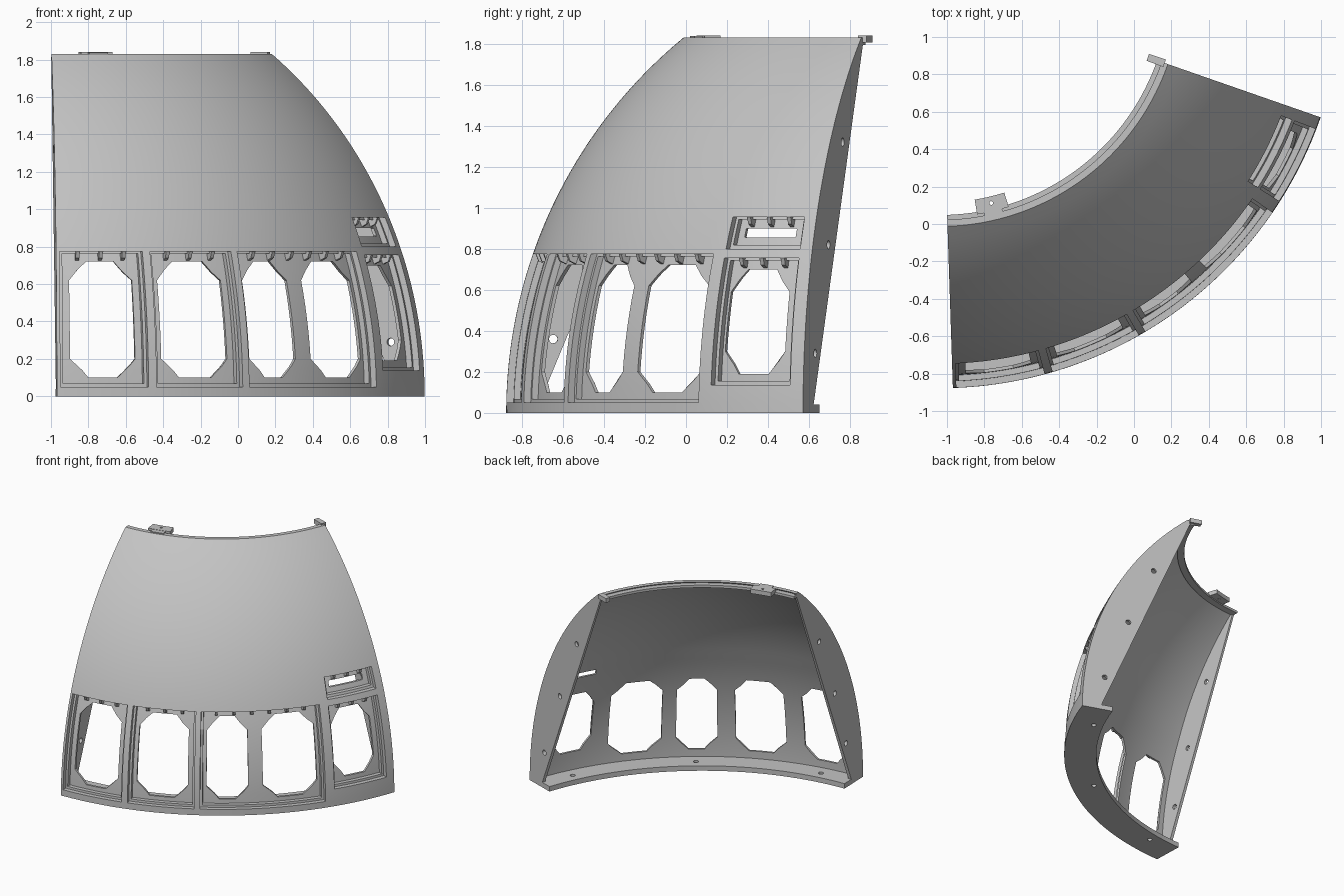
import bpy, bmesh, math

if "Cube" in bpy.data.objects:
    bpy.data.objects.remove(bpy.data.objects["Cube"])

CX, CY = -1.04, 1.28            # vertical axis the dome is swept around
A0, A1 = 1.9, 70.8              # sweep limits in degrees, from -y towards +x
TOP = 1.83

grey = bpy.data.materials.new("light_grey")
grey.diffuse_color = (0.55, 0.55, 0.55, 1)
grey.use_nodes = True
grey.node_tree.nodes["Principled BSDF"].inputs["Base Color"].default_value = grey.diffuse_color


def dome(z):                    # outer radius of the dome at height z
    return -0.21 + math.sqrt(2.368 ** 2 - z * z)


def thick(z):                   # radial wall thickness, thinner at the top
    return 0.085 - 0.05 * max(0, (z - 0.95) / (TOP - 0.95))


def pos(a, r, z):
    t = math.radians(a)
    return (CX + r * math.sin(t), CY - r * math.cos(t), z)


def steps(a, b, n):
    return [a + (b - a) * i / n for i in range(n + 1)]


def loft(name, rings):
    """Solid through a row of equal point loops."""
    bm = bmesh.new()
    rows = [[bm.verts.new(p) for p in ring] for ring in rings]
    n = len(rows[0])
    for r0, r1 in zip(rows, rows[1:]):
        for i in range(n):
            j = (i + 1) % n
            bm.faces.new((r0[i], r0[j], r1[j], r1[i]))
    bm.faces.new(rows[0])
    bm.faces.new(rows[-1])
    bmesh.ops.recalc_face_normals(bm, faces=bm.faces)
    me = bpy.data.meshes.new(name)
    bm.to_mesh(me)
    bm.free()
    me.materials.append(grey)
    ob = bpy.data.objects.new(name, me)
    bpy.context.collection.objects.link(ob)
    return ob


def sweep(name, profile, a0, a1, n=1):
    return loft(name, [[pos(a, r, z) for r, z in profile] for a in steps(a0, a1, n)])


def rod(p, q, radius, n=16):
    """Cylinder from p to q, used to drill holes."""
    bm = bmesh.new()
    from_to = [q[i] - p[i] for i in range(3)]
    up = abs(from_to[2]) > 0.01
    l = math.hypot(from_to[0], from_to[1]) or 1
    u = (1, 0, 0) if up else (-from_to[1] / l, from_to[0] / l, 0)
    v = (0, 1, 0) if up else (0, 0, 1)
    bm.free()
    ring = [(radius * math.cos(k * math.tau / n), radius * math.sin(k * math.tau / n))
            for k in range(n)]
    return loft("drill", [[tuple(c[i] + s * u[i] + t * v[i] for i in range(3))
                           for s, t in ring] for c in (p, q)])


def cut(ob, cutter):
    cutter.hide_render = True
    m = ob.modifiers.new("cut", 'BOOLEAN')
    m.operation, m.solver, m.object = 'DIFFERENCE', 'EXACT', cutter
    bpy.context.view_layer.objects.active = ob
    bpy.ops.object.modifier_apply(modifier=m.name)
    bpy.data.objects.remove(cutter)


def recess(a0, a1, z0, z1, depth):
    zs = steps(z0, z1, 10)
    prof = [(dome(z) - depth, z) for z in zs] + [(dome(z) + 0.1, z) for z in reversed(zs)]
    return sweep("recess_cutter", prof, a0, a1, max(4, int((a1 - a0) / 1.2)))


def opening(a0, a1, z0, z1, ca, cz):
    pts = [(a0 + ca, z0), (a1 - ca, z0), (a1, z0 + cz), (a1, z1 - cz),
           (a1 - ca, z1), (a0 + ca, z1), (a0, z1 - cz), (a0, z0 + cz)]
    return loft("opening_cutter", [[pos(a, r, z) for a, z in pts] for r in (1.75, 2.3)])


# curved dome wall
zs = steps(0, TOP, 36)
wall = sweep("dome_wall", [(dome(z), z) for z in zs] +
             [(dome(z) - thick(z), z) for z in reversed(zs)], A0, A1, 56)

# stepped window recesses: angle range, height range, hook count
panels = [(2.4, 15.1, 0.05, 0.775, 3), (16.3, 29.6, 0.05, 0.775, 3),
          (30.7, 55.6, 0.05, 0.775, 6), (57.5, 69.0, 0.137, 0.755, 3),
          (57.5, 69.0, 0.80, 0.955, 3)]
for a0, a1, z0, z1, hooks in panels:
    cut(wall, recess(a0, a1, z0, z1, 0.035))
    cut(wall, recess(a0 + 0.45, a1 - 0.45, z0 + 0.018, z1 - 0.012, 0.067))
    # small hooks hanging under the top edge of each recess
    for k in range(hooks):
        a = a0 + (a1 - a0) * (0.5 + (k - (hooks - 1) / 2) * (0.28 if hooks == 3 else 0.15))
        r = dome(z1)
        sweep("window_hook", [(r - 0.075, z1 + 0.005), (r - 0.006, z1 + 0.002),
                              (r - 0.02, z1 - 0.035),
                              (dome(z1 - 0.05) - 0.072, z1 - 0.05)], a - 0.28, a + 0.28)

# eight-sided window openings and the small slot
for o in [(3.9, 13.6, 0.10, 0.72, 2.7, 0.10), (17.6, 28.1, 0.10, 0.72, 2.7, 0.10),
          (31.9, 40.3, 0.10, 0.72, 2.6, 0.10), (43.3, 54.5, 0.10, 0.72, 3.0, 0.10),
          (58.3, 67.4, 0.19, 0.70, 2.3, 0.11), (59.0, 67.3, 0.855, 0.90, 0.15, 0.004)]:
    cut(wall, opening(*o))

# straight-edged side flanges with bolt holes
inner = [(dome(z) - thick(z) + 0.01, z) for z in zs]
for name, a0, a1, low in (("left_flange", A0, A0 + 0.75, (1.93, 0.36)),
                          ("right_flange", A1 - 0.75, A1, (1.975, 0.29))):
    fl = sweep(name, inner + [(1.255, TOP), (2.0, 0.04), (2.0, 0)], a0, a1)
    for r, z in (low, (1.78, 0.82), (1.57, 1.32)):
        cut(fl, rod(pos(a0 - 1.5, r, z), pos(a1 + 1.5, r, z), 0.021))

# flat floor ring with bolt holes
ring = sweep("floor_ring", [(1.91, 0), (2.1, 0), (2.1, 0.04), (1.91, 0.04)], A0, A1, 56)
for a in (9, 36.3, 63.5):
    x, y, _ = pos(a, 1.985, 0)
    cut(ring, rod((x, y, -0.1), (x, y, 0.1), 0.019))

# stepped lip inside the top edge
sweep("top_lip", [(1.232, 1.795), (1.285, 1.795), (1.275, 1.815), (1.232, 1.815)],
      A0, A1, 56)

# joining tabs on the top edge
tab = sweep("top_tab", [(1.165, 1.805), (1.245, 1.805), (1.245, 1.84), (1.165, 1.84)],
            9.3, 17.3, 4)
x, y, _ = pos(13.3, 1.2, 0)
cut(tab, rod((x, y, 1.7), (x, y, 1.9), 0.01))
sweep("top_tab_neck", [(1.24, 1.805), (1.285, 1.805), (1.285, 1.838), (1.24, 1.838)],
      11, 15.6, 3)
sweep("end_tab", [(1.18, 1.805), (1.275, 1.805), (1.275, 1.84), (1.18, 1.84)],
      A1 - 1.0, A1 + 0.9)

# smooth curved faces, sharp edges kept
for ob in bpy.context.scene.objects:
    ob.select_set(True)
bpy.context.view_layer.objects.active = wall
bpy.ops.object.shade_smooth_by_angle(angle=math.radians(25))
